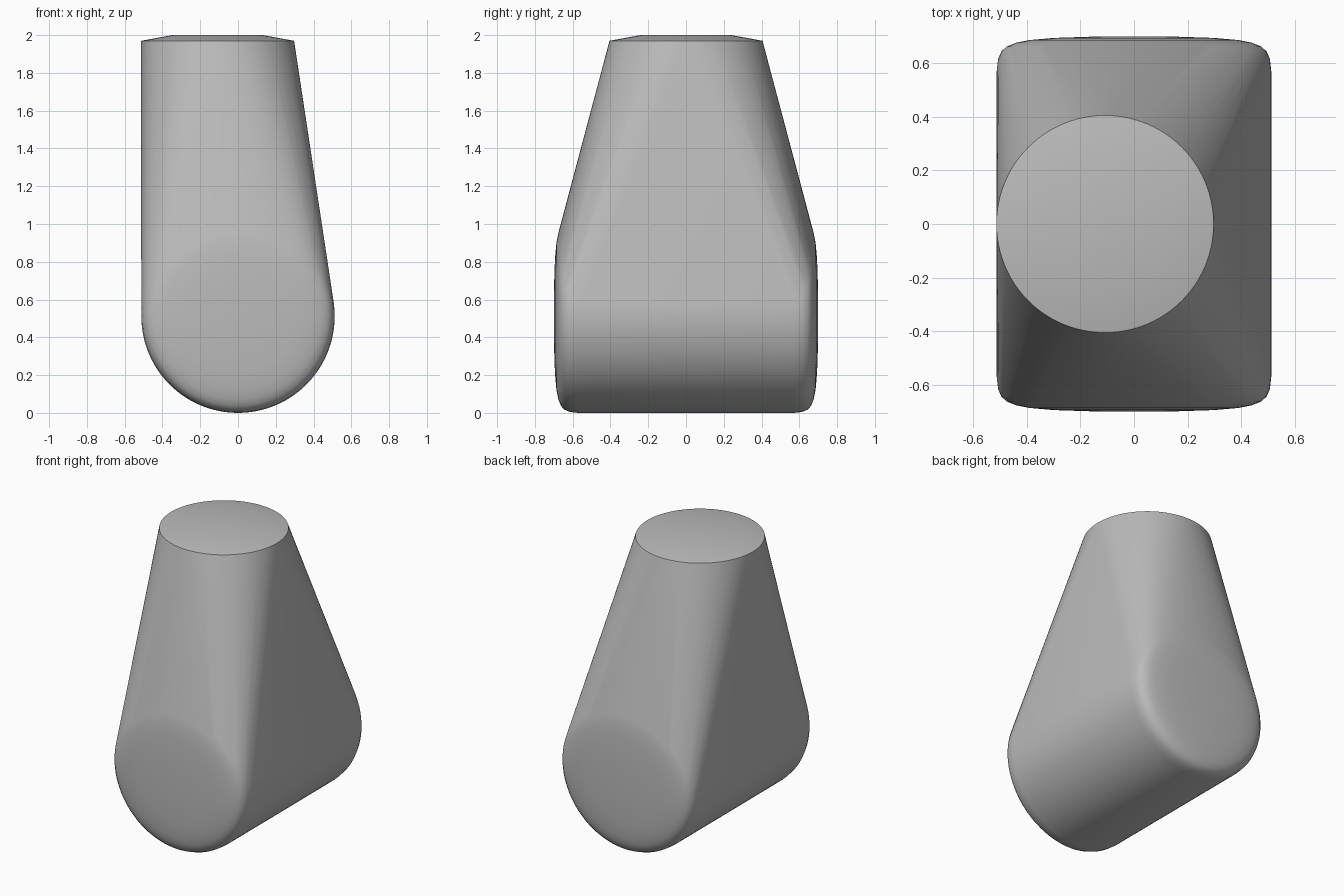
import bpy, bmesh, math

cube = bpy.data.objects.get("Cube")
if cube:
    bpy.data.objects.remove(cube, do_unlink=True)

SEGMENTS = 96
RADIUS = 0.512     # barrel radius
TOP_X = -0.108     # centre of the neck opening


def ring(bm, radius, point):
    """Add a circle of vertices, placed by point(u, v)."""
    for i in range(SEGMENTS):
        a = 2 * math.pi * i / SEGMENTS
        bm.verts.new(point(radius * math.cos(a), radius * math.sin(a)))


# Grey body material
mat = bpy.data.materials.new("plain grey")
mat.use_nodes = True
grey = (0.5, 0.5, 0.5, 1)
mat.diffuse_color = grey
mat.node_tree.nodes["Principled BSDF"].inputs["Base Color"].default_value = grey

bm = bmesh.new()

# Lying barrel with softly domed ends: (radius, half length)
barrel = [(0.15, 0.699), (0.3, 0.694), (0.39, 0.686), (0.44, 0.676),
          (0.475, 0.662), (0.495, 0.643), (0.507, 0.615), (RADIUS, 0.57)]
for side in (-1, 1):
    bm.verts.new((0, side * 0.7, RADIUS))
    for r, y in barrel:
        ring(bm, r, lambda u, v: (u, side * y, RADIUS + v))

# Round neck top with a shallow raised centre
for r, z in ((0.405, 1.97), (0.24, 2.0)):
    ring(bm, r, lambda u, v: (TOP_X + u, v, z))

# Stretch one skin over barrel and neck
hull = bmesh.ops.convex_hull(bm, input=bm.verts)
loose = [v for v in bm.verts if not v.link_faces]
bmesh.ops.delete(bm, geom=loose, context='VERTS')
bmesh.ops.recalc_face_normals(bm, faces=bm.faces)

mesh = bpy.data.meshes.new("tapered_body")
bm.to_mesh(mesh)
bm.free()
body = bpy.data.objects.new("tapered_body", mesh)
bpy.context.collection.objects.link(body)
mesh.materials.append(mat)

# Smooth skin, crisp rim at the neck
bpy.ops.object.select_all(action='DESELECT')
body.select_set(True)
bpy.context.view_layer.objects.active = body
bpy.ops.object.shade_smooth_by_angle(angle=math.radians(40))
